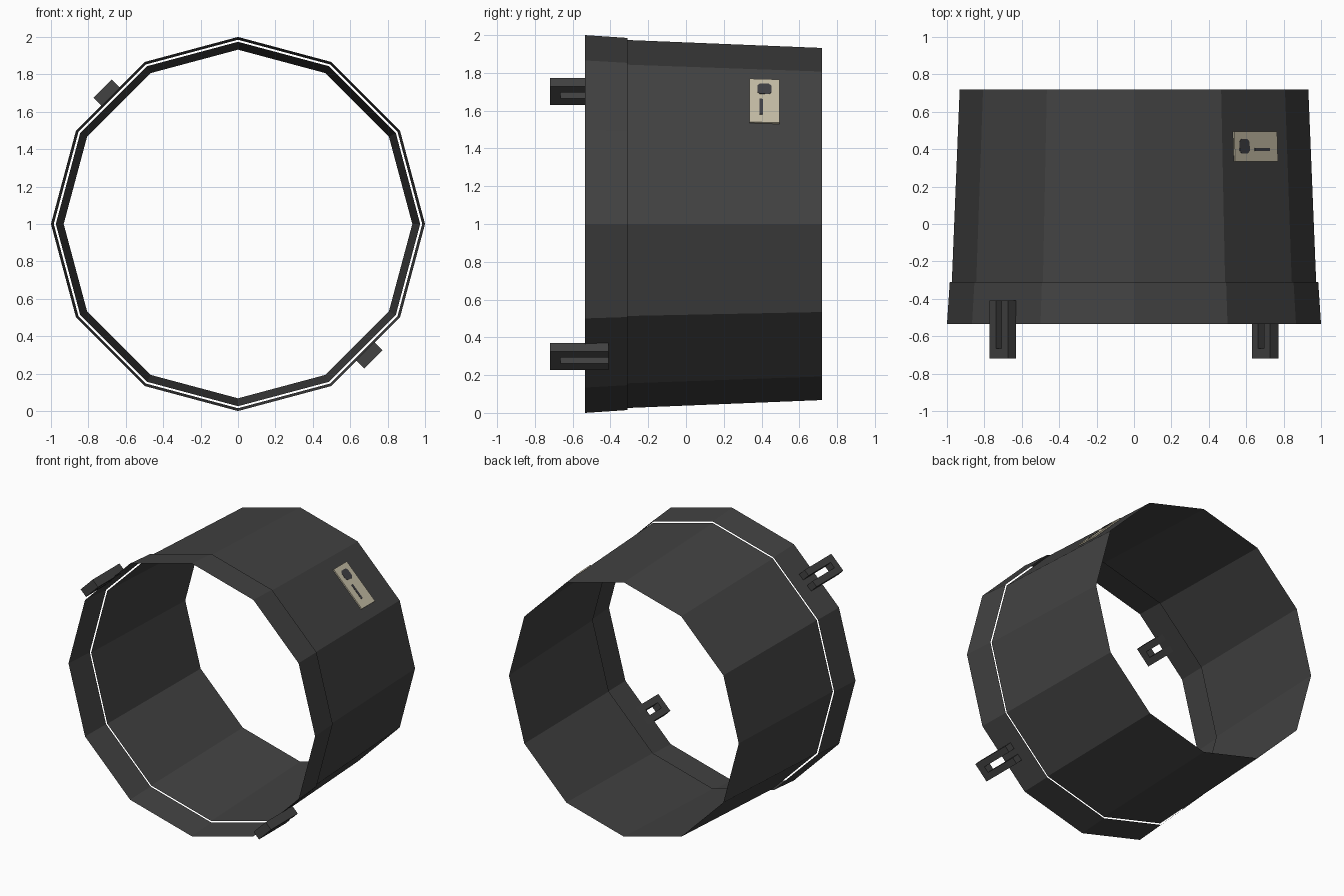
import bpy, bmesh, math
from mathutils import Vector

if "Cube" in bpy.data.objects:
    bpy.data.objects.remove(bpy.data.objects["Cube"])

SIDES = 12
C45 = math.sqrt(0.5)


def material(name, rgb):
    m = bpy.data.materials.new(name)
    m.diffuse_color = (*rgb, 1)
    m.use_nodes = True
    m.node_tree.nodes["Principled BSDF"].inputs["Base Color"].default_value = m.diffuse_color
    return m


charcoal = material("charcoal", (0.054, 0.054, 0.054))
beige = material("beige", (0.56, 0.51, 0.38))
ink = material("ink_grey", (0.052, 0.052, 0.058))


def finish(name, bm, mat):
    me = bpy.data.meshes.new(name)
    bm.to_mesh(me)
    bm.free()
    me.materials.append(mat)
    ob = bpy.data.objects.new(name, me)
    bpy.context.collection.objects.link(ob)
    return ob


def sleeve(name, y0, r0, y1, r1):
    """Open twelve-sided tapered sheet running along y."""
    bm = bmesh.new()
    rings = []
    for y, r in ((y0, r0), (y1, r1)):
        rings.append([bm.verts.new((r * math.cos(i * math.tau / SIDES), y,
                                    1 + r * math.sin(i * math.tau / SIDES)))
                      for i in range(SIDES)])
    a, b = rings
    for i in range(SIDES):
        j = (i + 1) % SIDES
        bm.faces.new((a[i], b[i], b[j], a[j]))
    return finish(name, bm, charcoal)


def extruded(name, outline, origin, u, v, n, depth, mat):
    """Flat outline in the (u, v) plane, thickened along n."""
    bm = bmesh.new()
    face = bm.faces.new([bm.verts.new(origin + u * p + v * q) for p, q in outline])
    top = bmesh.ops.extrude_face_region(bm, geom=[face])["geom"]
    bmesh.ops.translate(bm, vec=n * depth,
                        verts=[g for g in top if isinstance(g, bmesh.types.BMVert)])
    bmesh.ops.recalc_face_normals(bm, faces=bm.faces)
    return finish(name, bm, mat)


def rect(p0, p1, q0, q1):
    return [(p0, q0), (p1, q0), (p1, q1), (p0, q1)]


# Main sleeve and the slightly wider front collar, with an open gap between
Y_JOIN, Y_BACK, R_JOIN, R_BACK = -0.31, 0.72, 0.974, 0.932
sleeve("main_sleeve", Y_JOIN, R_JOIN, Y_BACK, R_BACK)
sleeve("front_collar", -0.535, 1.0, Y_JOIN, 0.985)

# Two U-shaped slotted lugs on opposite sides of the collar
W, S = 0.069, 0.022
u_shape = [(-W, -0.72), (W, -0.72), (W, -0.41), (S, -0.41),
           (S, -0.665), (-S, -0.665), (-S, -0.41), (-W, -0.41)]
for label, sx in (("upper_lug", -1), ("lower_lug", 1)):
    out = Vector((sx * C45, 0, -sx * C45))
    tan = Vector((C45, 0, C45))
    extruded(label, u_shape, Vector((0, 0, 1)) + out * 0.961,
             tan, Vector((0, 1, 0)), out, 0.062, charcoal)

# Small label plate lying on the upper right facet, following the taper
apo = math.cos(math.pi / SIDES)
slope = (R_BACK - R_JOIN) * apo / (Y_BACK - Y_JOIN)
radial = Vector((C45, 0, C45))
tan = Vector((C45, 0, -C45))
along = (Vector((0, 1, 0)) + radial * slope).normalized()
normal = tan.cross(along)
if normal.dot(radial) < 0:
    normal = -normal
y_mid = 0.415
r_mid = R_JOIN * apo + slope * (y_mid - Y_JOIN)
base = Vector((0, y_mid, 1)) + radial * (r_mid + 0.002)
extruded("label_plate", rect(-0.162, 0.162, -0.08, 0.08),
         base, tan, along, normal, 0.009, beige)

# Marks on the label: a rounded spot and a thin bar
mark = base + normal * 0.009
a, c = 0.038, 0.024
spot = [(-a, -c), (-c, -a), (c, -a), (a, -c), (a, c), (c, a), (-c, a), (-a, c)]
extruded("label_spot", [(p - 0.088, q) for p, q in spot],
         mark, tan, along, normal, 0.002, ink)
extruded("label_bar", rect(-0.012, 0.104, -0.026, -0.008),
         mark, tan, along, normal, 0.002, ink)
